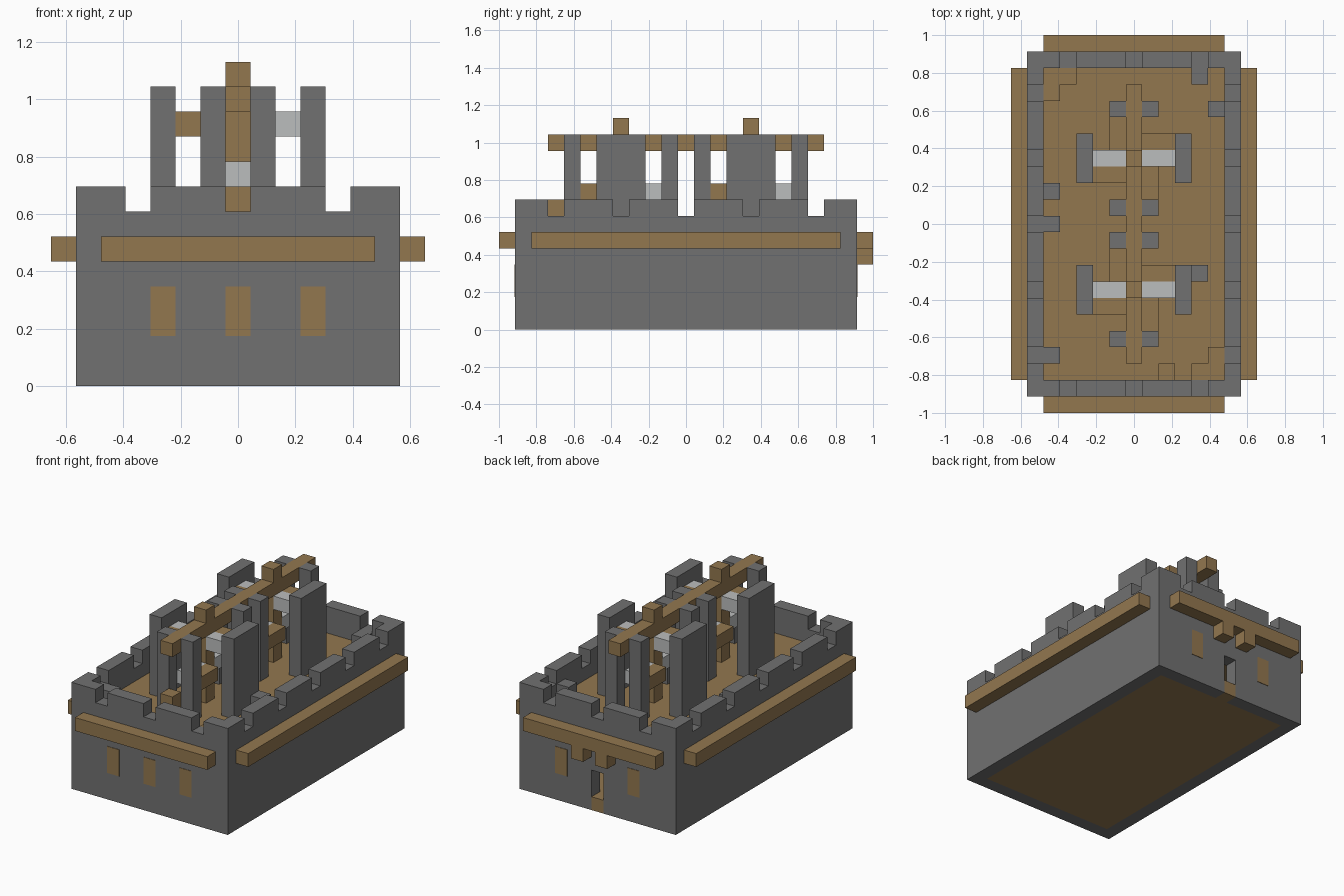
import bpy
import bmesh
from mathutils import Vector

U = 2 / 23  # edge length of one building block

cube = bpy.data.objects.get("Cube")
if cube:
    bpy.data.objects.remove(cube, do_unlink=True)


def material(name, rgb):
    m = bpy.data.materials.new(name)
    m.use_nodes = True
    m.diffuse_color = (*rgb, 1)
    m.node_tree.nodes["Principled BSDF"].inputs["Base Color"].default_value = (*rgb, 1)
    return m


stone = material("grey stone", (0.165, 0.165, 0.165))
wood = material("brown wood", (0.29, 0.185, 0.078))
cloth = material("pale cloth", (0.5, 0.51, 0.51))


def blocks(name, mat, spans):
    """One object from boxes given as inclusive block ranges (x0, x1, y0, y1, z0, z1)."""
    bm = bmesh.new()
    for x0, x1, y0, y1, z0, z1 in spans:
        lo = Vector((x0 - 0.5, y0 - 0.5, z0)) * U
        hi = Vector((x1 + 0.5, y1 + 0.5, z1 + 1)) * U
        size, mid = hi - lo, (lo + hi) / 2
        for v in bmesh.ops.create_cube(bm, size=1)["verts"]:
            v.co = Vector(a * b for a, b in zip(v.co, size)) + mid
    mesh = bpy.data.meshes.new(name)
    bm.to_mesh(mesh)
    bm.free()
    mesh.materials.append(mat)
    obj = bpy.data.objects.new(name, mesh)
    bpy.context.collection.objects.link(obj)
    return obj


SIDES = (-1, 1)

# Outer walls, with a doorway in the back
blocks("side_walls", stone, [(6 * s, 6 * s, -10, 10, 0, 6) for s in SIDES])
blocks("front_wall", stone, [(-5, 5, -10, -10, 0, 6)])
blocks("back_wall", stone, [(-5, -1, 10, 10, 0, 6), (1, 5, 10, 10, 0, 6),
                            (0, 0, 10, 10, 3, 6)])
blocks("door_sill", wood, [(0, 0, 10, 10, 0, 0)])

# Battlements
end_runs = [(-6, -5), (-3, -1), (1, 3), (5, 6)]
side_runs = [(-9, -9), (-7, -5), (-3, -1), (1, 3), (5, 7), (9, 9)]
blocks("end_merlons", stone,
       [(a, b, 10 * s, 10 * s, 7, 7) for s in SIDES for a, b in end_runs])
blocks("side_merlons", stone,
       [(6 * s, 6 * s, a, b, 7, 7) for s in SIDES for a, b in side_runs])

# Floors
blocks("ground_floor", wood, [(-5, 5, -9, 9, 0, 0)])
blocks("upper_deck", wood, [(-5, 5, -9, 9, 5, 5)])

# Outer beams and door brackets
blocks("side_beams", wood, [(7 * s, 7 * s, -9, 9, 5, 5) for s in SIDES])
blocks("end_beams", wood, [(-5, 5, 11 * s, 11 * s, 5, 5) for s in SIDES])
blocks("door_brackets", wood, [(s, s, 11, 11, 4, 4) for s in SIDES])

# Window panels set flush on the end walls
T = 0.003 / U
windows = [(x, -10.5, -1) for x in (-3, 0, 3)] + [(x, 10.5, 1) for x in (-3, 3)]
blocks("window_panels", wood,
       [(x, x, y + 0.5 - T, y - 0.5 + T, 2, 3) for x, y, _ in windows])

# Wind walls, posts and the ridge beam they carry
blocks("wind_walls", stone,
       [(3 * s, 3 * s, 4 * t - 1, 4 * t + 1, 6, 11) for s in SIDES for t in SIDES])
blocks("ridge_posts", stone,
       [(s, s, y, y, 6, 11) for s in SIDES for y in (-7, -1, 1, 7)])
blocks("ridge_beam", wood, [(0, 0, -8, 8, 11, 11)])

# Vertical-axle rotors: each arm is a pale sail with a wooden spar beside it
for label, c in (("front", -4), ("back", 4)):
    blocks(label + "_rotor_axle", wood, [(0, 0, c, c, 6, 10), (0, 0, c, c, 12, 12)])
    blocks(label + "_rotor_sails", cloth,
           [(1, 2, c, c, 10, 10), (-2, -1, c, c, 10, 10),
            (0, 0, c + 1, c + 2, 8, 8), (0, 0, c - 2, c - 1, 8, 8)])
    blocks(label + "_rotor_spars", wood,
           [(1, 2, c + 1, c + 1, 10, 10), (-2, -1, c - 1, c - 1, 10, 10),
            (-1, -1, c + 1, c + 2, 8, 8), (1, 1, c - 2, c - 1, 8, 8)])

# Loose pieces on the deck
blocks("deck_post", wood, [(0, 0, -8, -8, 6, 7)])
blocks("deck_stones", stone,
       [(x, x, y, y, 6, 6) for x, y in
        ((4, 9), (5, 7), (-5, 2), (-5, 0), (-5, -8), (4, -3), (5, -8))][:6])
blocks("corner_timbers", wood,
       [(-5, -4, 9, 9, 6, 6), (-5, -5, 8, 8, 6, 6),
        (4, 5, -9, -9, 6, 6), (5, 5, -8, -8, 6, 6), (2, 2, -9, -9, 6, 6)])
